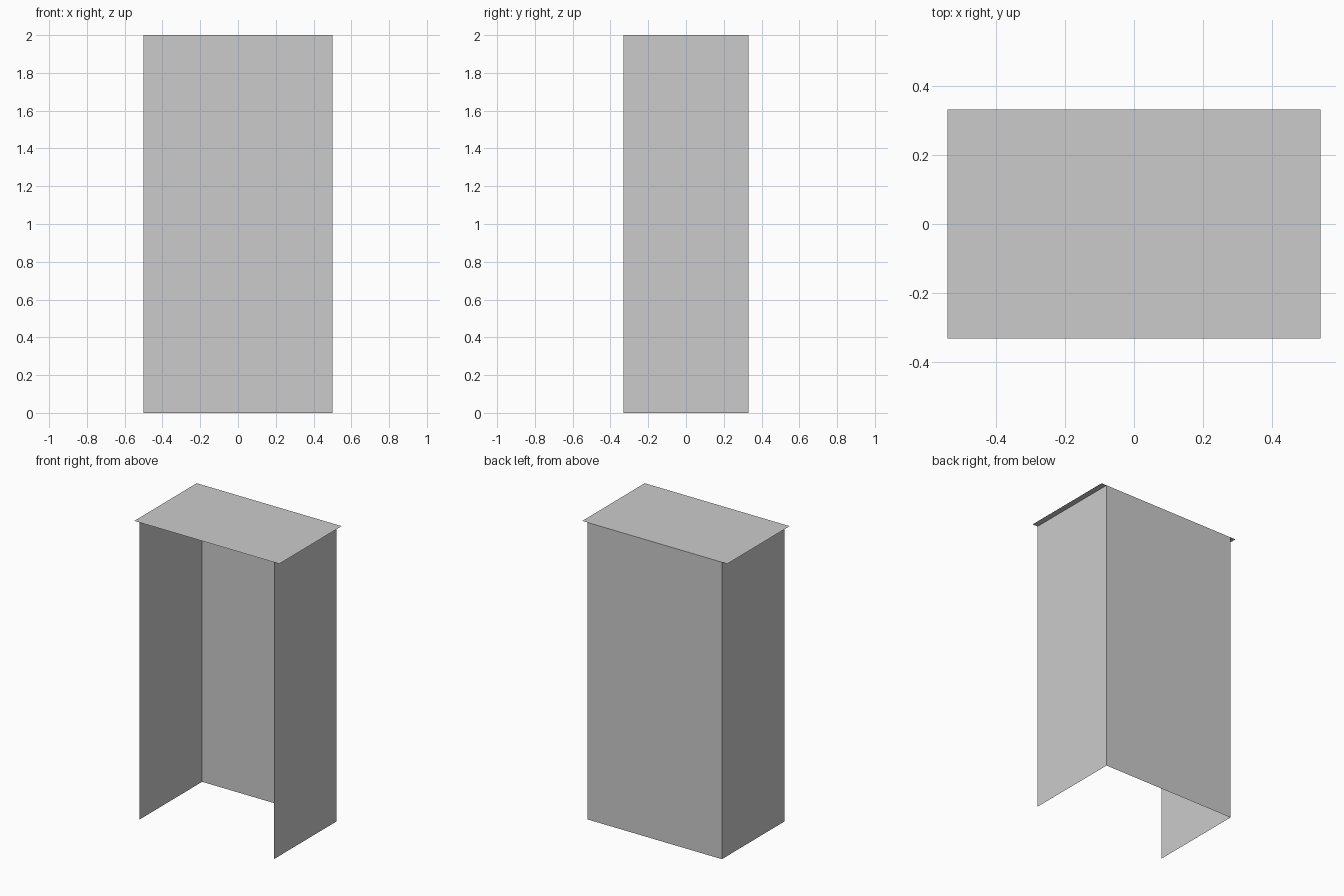
import bpy
import bmesh
from mathutils import Vector

if "Cube" in bpy.data.objects:
    bpy.data.objects.remove(bpy.data.objects["Cube"])

# Single flat colour
grey = bpy.data.materials.new("light grey")
grey.diffuse_color = (0.6, 0.6, 0.6, 1.0)
grey.use_nodes = True
grey.node_tree.nodes["Principled BSDF"].inputs["Base Color"].default_value = grey.diffuse_color

HALF_W, HALF_D, HEIGHT, TOP_HALF_W = 0.5, 0.332, 2.0, 0.54


def panel(name, corner, edge_u, edge_v):
    """Thin sheet from a corner and two edge vectors (normal = u x v)."""
    c, u, v = Vector(corner), Vector(edge_u), Vector(edge_v)
    bm = bmesh.new()
    bm.faces.new([bm.verts.new(p) for p in (c, c + u, c + u + v, c + v)])
    mesh = bpy.data.meshes.new(name)
    bm.to_mesh(mesh)
    bm.free()
    mesh.materials.append(grey)
    obj = bpy.data.objects.new(name, mesh)
    bpy.context.collection.objects.link(obj)
    return obj


UP = (0, 0, HEIGHT)

# Side walls, facing outwards
panel("right_wall", (HALF_W, -HALF_D, 0), (0, 2 * HALF_D, 0), UP)
panel("left_wall", (-HALF_W, HALF_D, 0), (0, -2 * HALF_D, 0), UP)

# Back wall; the front and bottom stay open
panel("back_wall", (HALF_W, HALF_D, 0), (-2 * HALF_W, 0, 0), UP)

# Top sheet overhanging both sides
panel("top", (-TOP_HALF_W, -HALF_D, HEIGHT), (2 * TOP_HALF_W, 0, 0), (0, 2 * HALF_D, 0))
